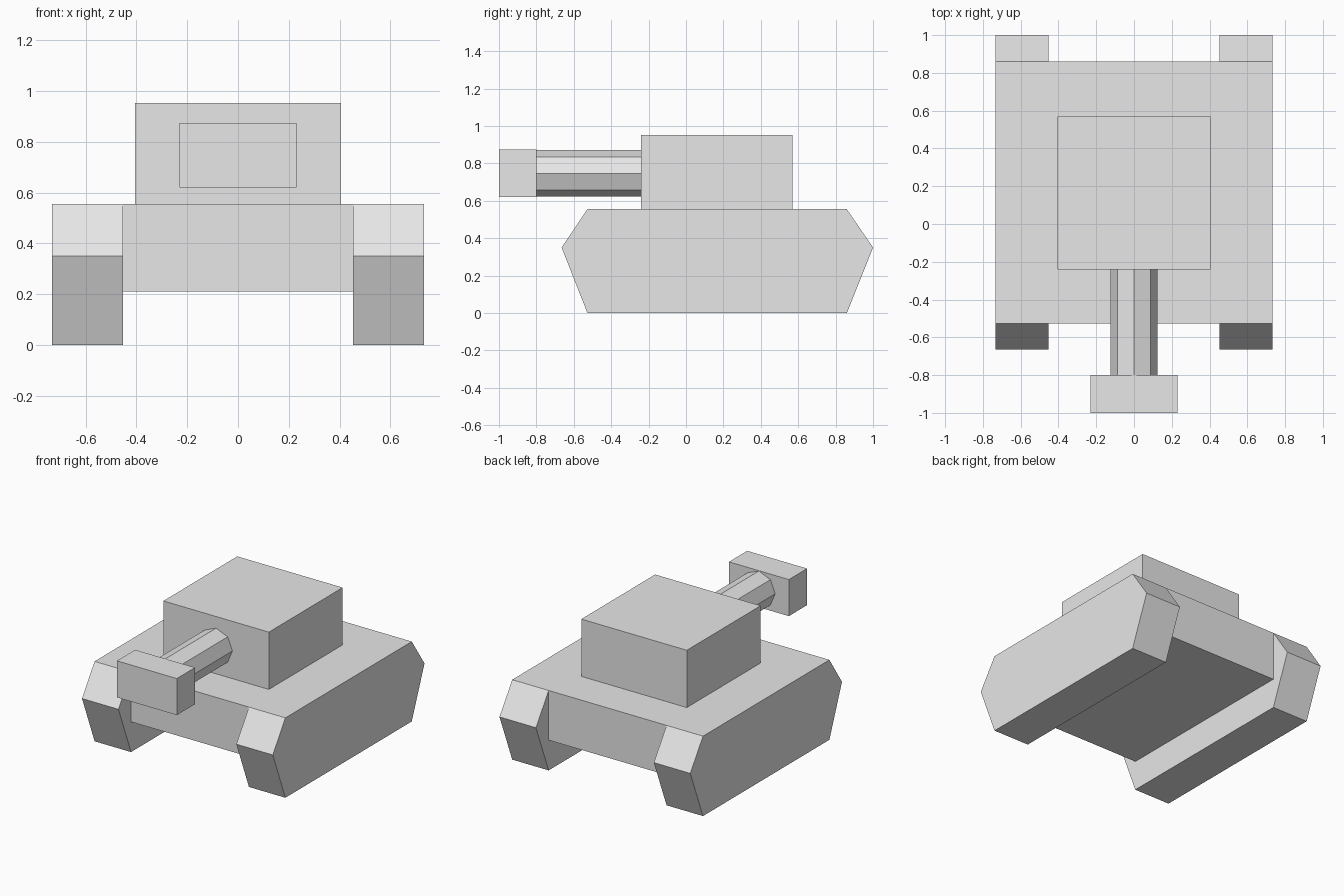
import bpy
import bmesh
from math import pi
from mathutils import Matrix, Vector

default_cube = bpy.data.objects.get("Cube")
if default_cube:
    bpy.data.objects.remove(default_cube, do_unlink=True)

# One plain grey for everything
grey = bpy.data.materials.new("light_grey")
grey.use_nodes = True
colour = (0.8, 0.8, 0.8, 1)
grey.diffuse_color = colour
grey.node_tree.nodes["Principled BSDF"].inputs["Base Color"].default_value = colour


def finish(name, bm):
    bmesh.ops.recalc_face_normals(bm, faces=bm.faces[:])
    mesh = bpy.data.meshes.new(name)
    bm.to_mesh(mesh)
    bm.free()
    mesh.materials.append(grey)
    obj = bpy.data.objects.new(name, mesh)
    bpy.context.collection.objects.link(obj)
    return obj


def box(name, low, high):
    low, high = Vector(low), Vector(high)
    bm = bmesh.new()
    bmesh.ops.create_cube(bm, size=1)
    bmesh.ops.scale(bm, vec=high - low, verts=bm.verts[:])
    bmesh.ops.translate(bm, vec=(low + high) / 2, verts=bm.verts[:])
    return finish(name, bm)


def side_prism(name, profile, x_start, x_end):
    # Side profile of (y, z) points pushed out along x
    bm = bmesh.new()
    face = bm.faces.new([bm.verts.new((x_start, y, z)) for y, z in profile])
    pushed = bmesh.ops.extrude_face_region(bm, geom=[face], use_keep_orig=True)
    moved = [g for g in pushed["geom"] if isinstance(g, bmesh.types.BMVert)]
    bmesh.ops.translate(bm, vec=(x_end - x_start, 0, 0), verts=moved)
    return finish(name, bm)


# Hull and turret
box("hull", (-0.453, -0.527, 0.21), (0.453, 0.86, 0.555))
box("turret", (-0.405, -0.24, 0.555), (0.405, 0.57, 0.953))

# Tracks on both sides
track_profile = [(-0.527, 0), (-0.665, 0.35), (-0.527, 0.555),
                 (0.86, 0.555), (1, 0.35), (0.86, 0)]
for name, side in (("left_track", 1), ("right_track", -1)):
    side_prism(name, track_profile, side * 0.453, side * 0.733)

# Eight-sided gun barrel with an edge on top, running along y
barrel_front, barrel_back, gun_height = -0.8, -0.24, 0.747
bm = bmesh.new()
bmesh.ops.create_cone(bm, cap_ends=True, segments=8, radius1=0.125, radius2=0.125,
                      depth=barrel_back - barrel_front,
                      matrix=Matrix.Translation((0, (barrel_front + barrel_back) / 2, gun_height))
                      @ Matrix.Rotation(pi / 2, 4, "X"))
finish("gun_barrel", bm)

# Muzzle block
box("muzzle", (-0.23, -1, 0.62), (0.23, barrel_front, 0.874))
